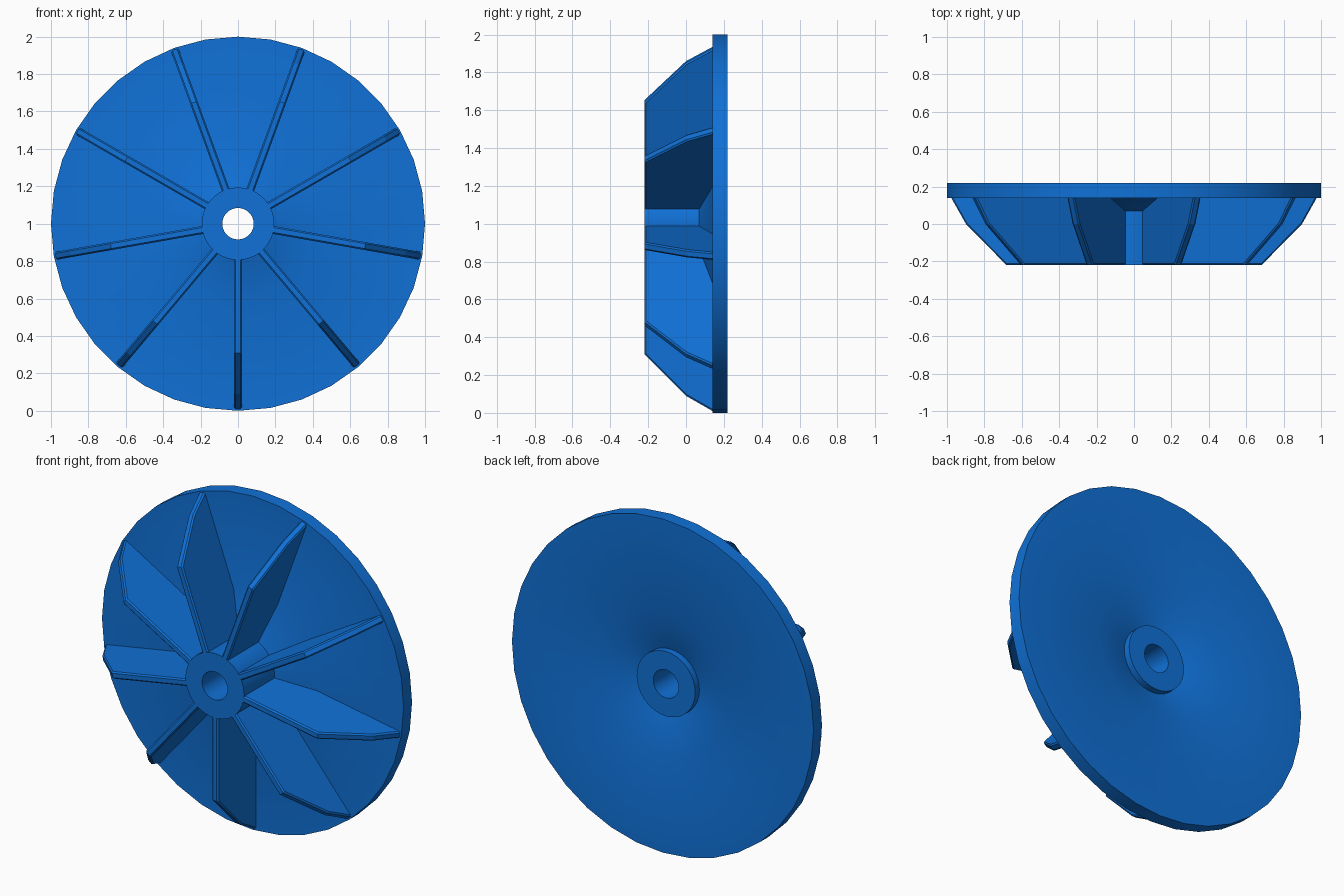
import bpy, bmesh, math
from mathutils import Matrix

SEGMENTS = 36
BLADES = 9

if "Cube" in bpy.data.objects:
    bpy.data.objects.remove(bpy.data.objects["Cube"])

blue = bpy.data.materials.new("blue")
blue.use_nodes = True
blue.diffuse_color = (0.005, 0.165, 0.68, 1)
blue.node_tree.nodes["Principled BSDF"].inputs["Base Color"].default_value = blue.diffuse_color


def finish(name, bm):
    bmesh.ops.recalc_face_normals(bm, faces=bm.faces)
    mesh = bpy.data.meshes.new(name)
    bm.to_mesh(mesh)
    bm.free()
    mesh.materials.append(blue)
    obj = bpy.data.objects.new(name, mesh)
    bpy.context.collection.objects.link(obj)
    bpy.ops.object.select_all(action='DESELECT')
    obj.select_set(True)
    bpy.context.view_layer.objects.active = obj
    return obj


# Disc and bored hub: closed (radius, y) profile turned around the y axis
profile = [(0.084, -0.22), (0.194, -0.22), (0.194, 0.07), (0.43, 0.14), (1, 0.14),
           (1, 0.22), (0.43, 0.22), (0.194, 0.15), (0.194, 0.19), (0.084, 0.19)]
bm = bmesh.new()
rings = []
for i in range(SEGMENTS):
    a = 2 * math.pi * i / SEGMENTS
    rings.append([bm.verts.new((r * math.cos(a), y, 1 + r * math.sin(a))) for r, y in profile])
for i, ring in enumerate(rings):
    following = rings[(i + 1) % SEGMENTS]
    for j in range(len(profile)):
        k = (j + 1) % len(profile)
        bm.faces.new((ring[j], ring[k], following[k], following[j]))
finish("disc_and_hub", bm)
bpy.ops.object.shade_smooth_by_angle(angle=math.radians(30))

# Radial blades: flat plates with sloping tips and slightly eased edges
outline = [(0.17, -0.22), (0.69, -0.22), (0.91, 0.0), (0.99, 0.14),
           (0.97, 0.17), (0.43, 0.17), (0.17, 0.09)]
half = 0.021
for n in range(BLADES):
    bm = bmesh.new()
    face = bm.faces.new([bm.verts.new((r, y, -half)) for r, y in outline])
    extruded = bmesh.ops.extrude_face_region(bm, geom=[face])["geom"]
    bmesh.ops.translate(bm, vec=(0, 0, 2 * half),
                        verts=[v for v in extruded if isinstance(v, bmesh.types.BMVert)])
    turn = Matrix.Rotation(math.pi / 2 + 2 * math.pi * n / BLADES, 4, 'Y')
    bmesh.ops.transform(bm, matrix=Matrix.Translation((0, 0, 1)) @ turn, verts=bm.verts)
    blade = finish(f"blade_{n + 1}", bm)
    bevel = blade.modifiers.new("eased_edges", 'BEVEL')
    bevel.width = 0.008
    bevel.segments = 1
    bevel.limit_method = 'ANGLE'
    bevel.angle_limit = math.radians(80)
